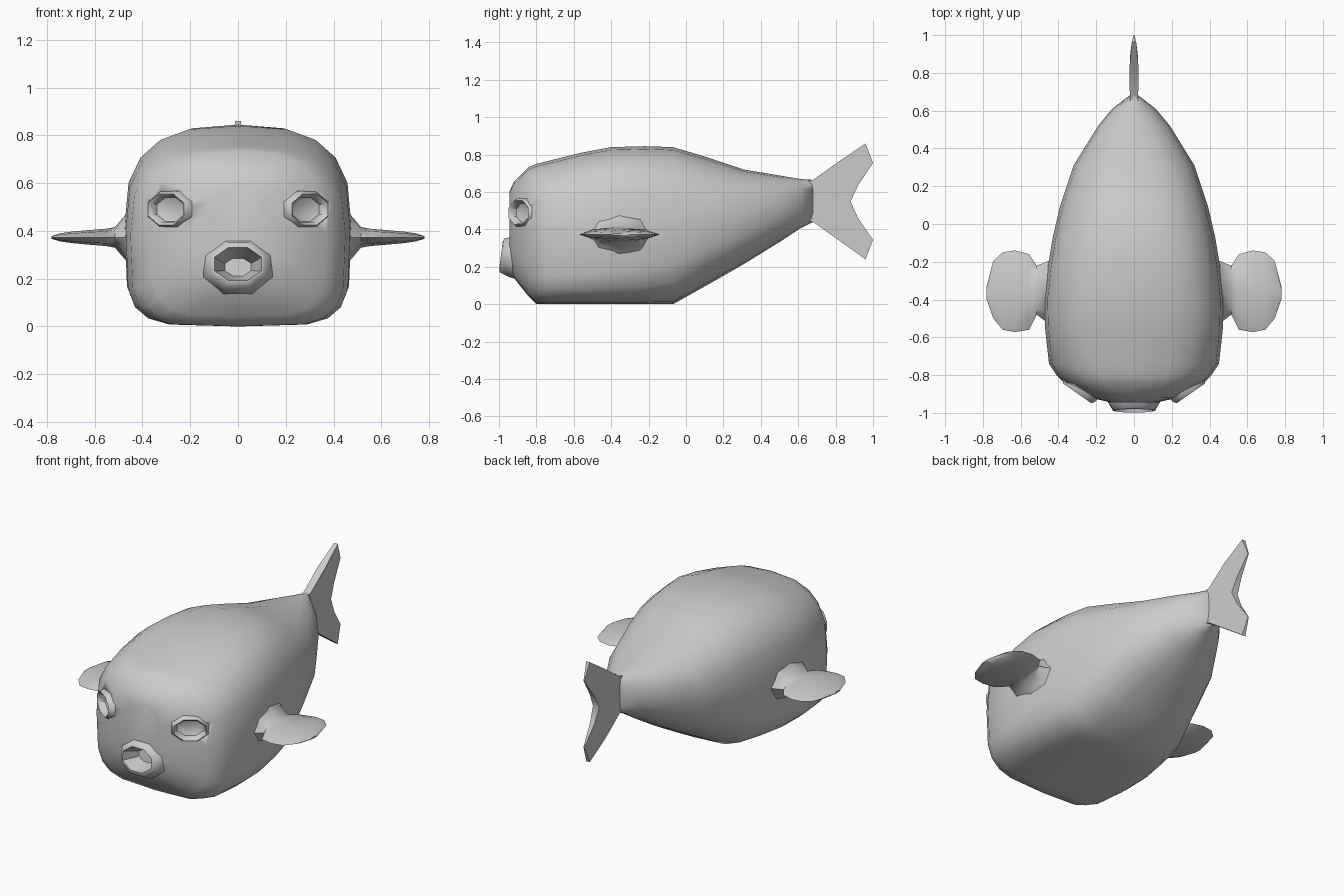
import bpy, bmesh, math
from mathutils import Vector, Matrix

if "Cube" in bpy.data.objects:
    bpy.data.objects.remove(bpy.data.objects["Cube"])


def loft(name, rings, angle=50):
    """Skin a closed solid through rings with equal point counts."""
    bm = bmesh.new()
    rows = [[bm.verts.new(p) for p in r] for r in rings]
    n = len(rows[0])
    for a, b in zip(rows, rows[1:]):
        for i in range(n):
            j = (i + 1) % n
            bm.faces.new((a[i], a[j], b[j], b[i]))
    bm.faces.new(rows[0][::-1])
    bm.faces.new(rows[-1])
    bmesh.ops.recalc_face_normals(bm, faces=bm.faces)
    me = bpy.data.meshes.new(name)
    bm.to_mesh(me)
    bm.free()
    ob = bpy.data.objects.new(name, me)
    bpy.context.collection.objects.link(ob)
    smooth(ob, angle)
    return ob


def smooth(ob, angle):
    bpy.ops.object.select_all(action='DESELECT')
    ob.select_set(True)
    bpy.context.view_layer.objects.active = ob
    bpy.ops.object.shade_smooth_by_angle(angle=math.radians(angle))


def spow(v, e):
    return math.copysign(abs(v) ** e, v)


def section(y, w, z0, z1, nt, nb, n=20):
    """Rounded cross-section of the body, with separate top and bottom roundness."""
    zc, h, pts = (z0 + z1) / 2, (z1 - z0) / 2, []
    for i in range(n):
        a = 2 * math.pi * i / n
        e = 2 / (nt if math.sin(a) >= 0 else nb)
        pts.append((w * spow(math.cos(a), e), y, zc + h * spow(math.sin(a), e)))
    return pts


def oval_rings(centre, yaw, specs, n=8, tilt=0):
    """Ovals (offset outwards, rx, rz) around an axis facing the front."""
    m = Matrix.Translation(centre) @ Matrix.Rotation(yaw, 4, 'Z') @ Matrix.Rotation(tilt, 4, 'X')
    ang = [2 * math.pi * (i + 0.5) / n for i in range(n)]
    return [[m @ Vector((rx * math.cos(a), -d, rz * math.sin(a))) for a in ang]
            for d, rx, rz in specs]


# Body: y, half width, bottom, top, top roundness, bottom roundness
stations = [
    (-0.945, 0.12, 0.22, 0.60, 2.4, 2.4),
    (-0.92, 0.23, 0.14, 0.655, 2.6, 2.8),
    (-0.84, 0.37, 0.04, 0.735, 2.8, 3.8),
    (-0.80, 0.41, 0.00, 0.75, 2.8, 4.2),
    (-0.74, 0.45, 0.00, 0.765, 2.8, 4.6),
    (-0.56, 0.47, 0.00, 0.81, 2.8, 4.8),
    (-0.40, 0.475, 0.00, 0.84, 2.8, 4.6),
    (-0.22, 0.455, 0.00, 0.845, 2.7, 4.0),
    (-0.07, 0.43, 0.00, 0.84, 2.6, 3.4),
    (0.10, 0.39, 0.095, 0.79, 2.4, 2.9),
    (0.31, 0.32, 0.215, 0.72, 2.3, 2.5),
    (0.52, 0.19, 0.345, 0.685, 2.2, 2.2),
    (0.61, 0.115, 0.405, 0.67, 2.1, 2.1),
    (0.68, 0.024, 0.44, 0.665, 2, 2)]
body = loft("body", [section(*s) for s in stations])

# Eye sockets and mouth, each a raised rim with a pit, set into holes in the body
mouth_c = (0, -0.90, 0.25)
cutters = [loft("mouth_cutter", oval_rings(mouth_c, 0, [(-0.03, 0.11, 0.085), (0.3, 0.11, 0.085)]))]
loft("mouth", oval_rings(mouth_c, 0, [
    (-0.06, 0.17, 0.13), (0.03, 0.155, 0.12), (0.085, 0.12, 0.098),
    (0.09, 0.106, 0.075), (0.045, 0.088, 0.06), (-0.01, 0.06, 0.04)], tilt=-0.13))
for side, label in ((1, "left"), (-1, "right")):
    c, yaw = (0.292 * side, -0.883, 0.49), side * math.radians(35)
    cutters.append(loft("eye_cutter", oval_rings(
        c, yaw, [(-0.045, 0.098, 0.068), (0.15, 0.098, 0.068)])))
    loft(label + "_eye", oval_rings(c, yaw, [
        (-0.06, 0.12, 0.09), (0.0, 0.112, 0.08), (0.016, 0.099, 0.07),
        (0.008, 0.09, 0.06), (-0.025, 0.082, 0.054), (-0.035, 0.05, 0.035)]))

bpy.context.view_layer.objects.active = body
for cut in cutters:
    mod = body.modifiers.new("hole", 'BOOLEAN')
    mod.operation, mod.object, mod.solver = 'DIFFERENCE', cut, 'EXACT'
    # keep each hole first in the stack, ahead of the smoothing
    body.modifiers.move(len(body.modifiers) - 1, 0)
    bpy.ops.object.modifier_apply(modifier=mod.name)
    bpy.data.objects.remove(cut)

# Side fins: x, front y, back y, half thickness
fin = [(0.44, -0.53, -0.19, 0.13), (0.475, -0.51, -0.205, 0.09),
       (0.515, -0.48, -0.22, 0.043), (0.555, -0.56, -0.16, 0.036),
       (0.63, -0.572, -0.14, 0.03), (0.695, -0.56, -0.15, 0.024),
       (0.745, -0.50, -0.195, 0.017), (0.78, -0.40, -0.33, 0.006)]
for side, label in ((1, "left"), (-1, "right")):
    rings = []
    for x, y0, y1, t in fin:
        yc, r = (y0 + y1) / 2, (y1 - y0) / 2
        rings.append([(side * x, yc + r * math.cos(k * math.pi / 4),
                       0.373 + t * math.sin(k * math.pi / 4)) for k in range(8)])
    loft(label + "_side_fin", rings)

# Forked tail fin: y, z, half thickness
tail = [(0.64, 0.66, 0.02), (0.68, 0.665, 0.022), (0.82, 0.765, 0.025), (0.96, 0.86, 0.012),
        (1.0, 0.755, 0.003), (0.92, 0.635, 0.015), (0.88, 0.55, 0.022), (0.92, 0.46, 0.015),
        (1.0, 0.345, 0.003), (0.96, 0.24, 0.012), (0.82, 0.34, 0.025), (0.68, 0.44, 0.022),
        (0.64, 0.45, 0.02)]
loft("tail_fin", [[(s * t, y, z) for y, z, t in tail] for s in (-1, 1)])
